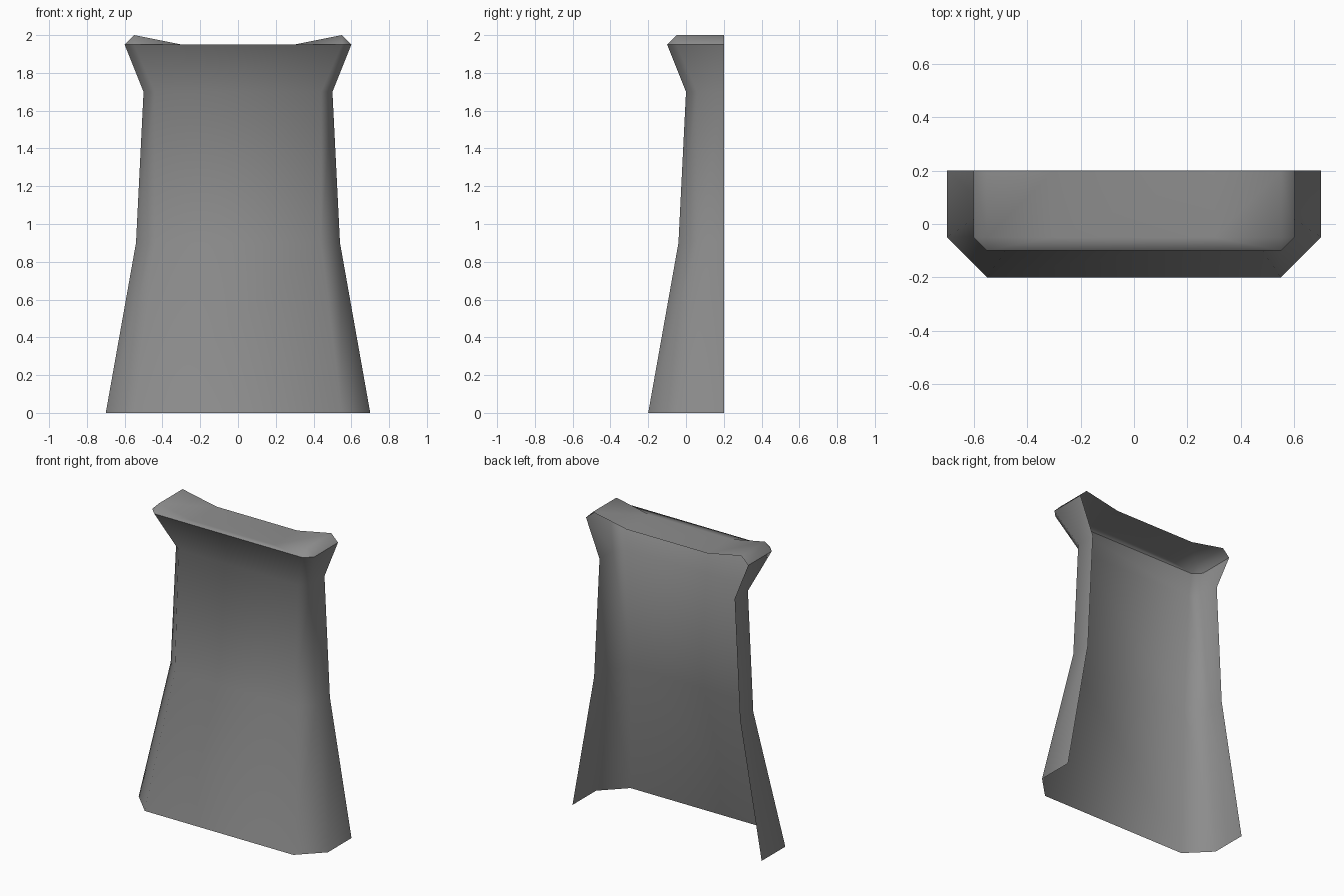
import bpy, bmesh, math

if "Cube" in bpy.data.objects:
    bpy.data.objects.remove(bpy.data.objects["Cube"])

# Colour
grey = bpy.data.materials.new("mid grey")
grey.diffuse_color = (0.27, 0.27, 0.27, 1)
grey.use_nodes = True
grey.node_tree.nodes["Principled BSDF"].inputs["Base Color"].default_value = grey.diffuse_color

BACK = 0.2
# Sections of the open shell: height, half width, front y, corner chamfer
SECTIONS = [(0.0, 0.70, -0.20, 0.15), (0.9, 0.54, -0.04, 0.10),
            (1.7, 0.50, 0.0, 0.06), (1.95, 0.60, -0.10, 0.05)]

bm = bmesh.new()


def section(z, w, f, c):
    half = [(-w, BACK), (-w, f + c), (-w + c, f)]
    pts = half + [(-x, y) for x, y in reversed(half)]
    return [bm.verts.new((x, y, z)) for x, y in pts]


# Flared wall, open at the back and the bottom
rings = [section(*s) for s in SECTIONS]
for lo, hi in zip(rings, rings[1:]):
    for i in range(5):
        bm.faces.new((lo[i], lo[i + 1], hi[i + 1], hi[i]))

# Top with two raised ends
rim = rings[-1]
profile = [(-0.55, 2.0), (-0.3, 1.95), (0.3, 1.95), (0.55, 2.0)]
back = [bm.verts.new((x, BACK, z)) for x, z in profile]
front = [bm.verts.new((x, -0.05, z)) for x, z in profile]
for i in range(3):
    bm.faces.new((front[i], front[i + 1], back[i + 1], back[i]))
bm.faces.new((rim[0], rim[1], front[0], back[0]))
bm.faces.new((rim[1], rim[2], front[0]))
bm.faces.new((rim[2], front[1], front[0]))
bm.faces.new((rim[2], rim[3], front[2], front[1]))
bm.faces.new((rim[3], front[3], front[2]))
bm.faces.new((rim[3], rim[4], front[3]))
bm.faces.new((rim[4], rim[5], back[3], front[3]))

for f in bm.faces:
    f.smooth = True
mesh = bpy.data.meshes.new("pillar_shell")
bm.to_mesh(mesh)
bm.free()
mesh.set_sharp_from_angle(angle=math.radians(60))
mesh.materials.append(grey)
bpy.context.collection.objects.link(bpy.data.objects.new("pillar_shell", mesh))
